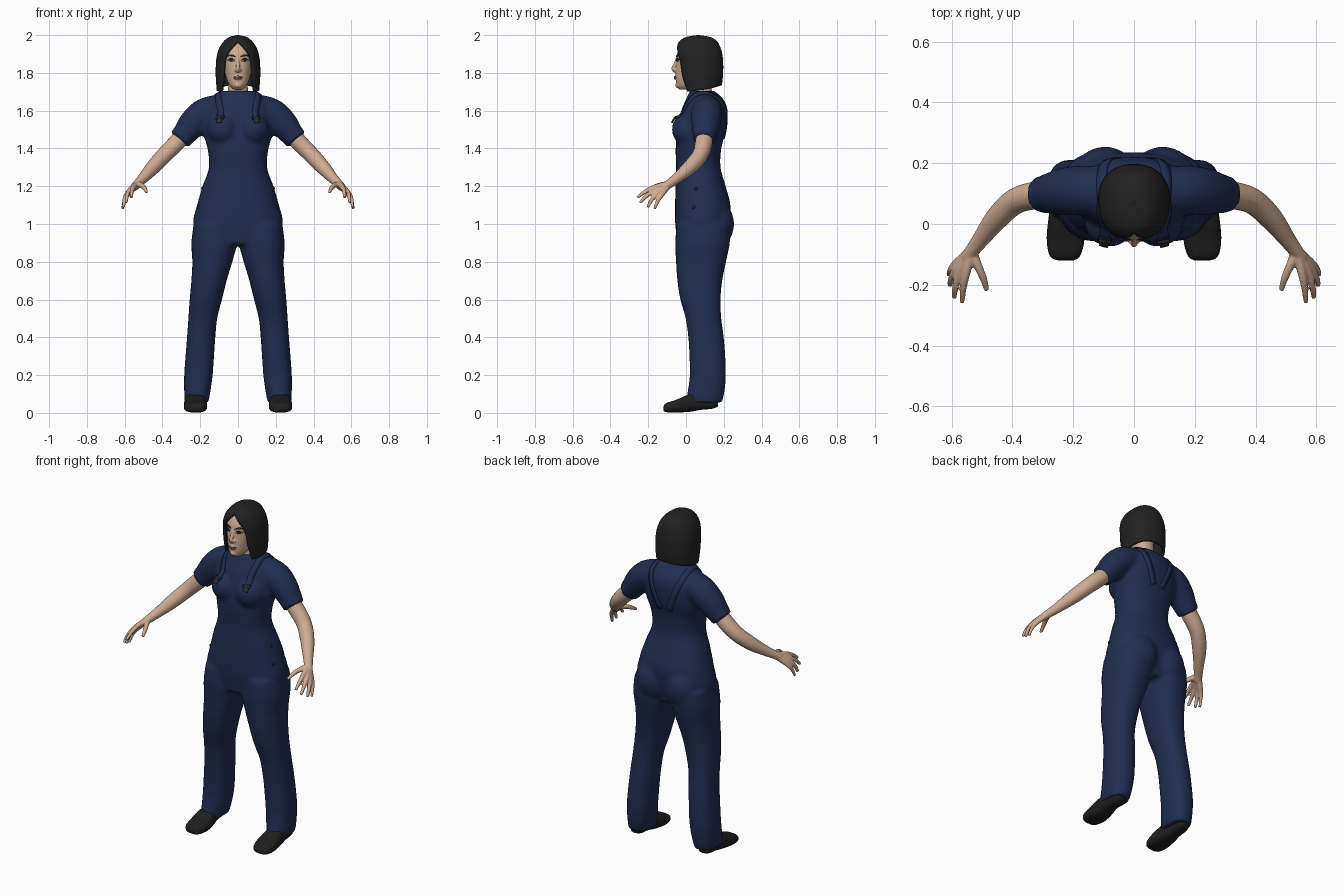
import bpy, bmesh
from math import sin, cos, pi, asin
from mathutils import Vector, Matrix
from mathutils.bvhtree import BVHTree

if "Cube" in bpy.data.objects:
    bpy.data.objects.remove(bpy.data.objects["Cube"])


def material(name, *rgb):
    m = bpy.data.materials.new(name)
    m.use_nodes = True
    m.diffuse_color = (*rgb, 1)
    m.node_tree.nodes["Principled BSDF"].inputs["Base Color"].default_value = (*rgb, 1)
    return m


navy = material("navy cloth", .015, .027, .082)
dark_navy = material("dark navy trim", .011, .019, .055)
skin = material("skin", .62, .41, .29)
black = material("black hair", .016, .016, .016)
leather = material("black leather", .014, .014, .014)
metal = material("dark buckle", .03, .03, .032)
white = material("eye white", .5, .46, .42)
lip = material("lips", .38, .17, .13)


def spline(rows, n):
    """Smooth interpolation through rows of numbers."""
    out, last = [], len(rows) - 1
    for k in range(n + 1):
        u = k / n * last
        i = min(int(u), last - 1)
        t = u - i
        q = [rows[max(0, min(last, i + d))] for d in (-1, 0, 1, 2)]
        out.append([b + .5 * t * (c - a + t * (2*a - 5*b + 4*c - d + t * (3*(b - c) + d - a)))
                    for a, b, c, d in zip(*q)])
    return out


def power(v, p):
    return abs(v) ** p * (1 if v >= 0 else -1)


def skin_rings(bm, rings, closed=True):
    rings = [[bm.verts.new(p) for p in r] for r in rings]
    n = len(rings[0])
    for r, s in zip(rings, rings[1:]):
        for i in range(n if closed else n - 1):
            j = (i + 1) % n
            bm.faces.new((r[i], r[j], s[j], s[i]))
    if closed:
        bm.faces.new(rings[0])
        bm.faces.new(rings[-1])


def loft(bm, rows, steps=30, n=2.3, side=1, along_y=False):
    """Superellipse sections: position, a min, a max, b min, b max."""
    rings = []
    for t, a0, a1, b0, b1 in spline(rows, steps):
        ring = []
        for k in range(32):
            g = k * pi / 16
            a = side * ((a0 + a1) / 2 + (a1 - a0) / 2 * power(cos(g), 2 / n))
            b = (b0 + b1) / 2 + (b1 - b0) / 2 * power(sin(g), 2 / n)
            ring.append((a, t, b) if along_y else (a, b, t))
        rings.append(ring)
    skin_rings(bm, rings)


def tube(bm, rows, steps=14, side=1):
    """Round tube through rows of x, y, z, radius."""
    pts = spline(rows, steps)
    rings = []
    for k, (x, y, z, r) in enumerate(pts):
        d = Vector(pts[min(k + 1, steps)][:3]) - Vector(pts[max(k - 1, 0)][:3])
        u = d.cross(Vector((.3, .8, .5))).normalized()
        v = d.cross(u).normalized()
        ring = [Vector((x, y, z)) + r * (u * cos(g * pi / 8) + v * sin(g * pi / 8)) for g in range(16)]
        rings.append([(side * p.x, p.y, p.z) for p in ring])
    skin_rings(bm, rings)


def ball(bm, loc, size):
    m = Matrix.Translation(loc) @ Matrix.Diagonal((*size, 1))
    bmesh.ops.create_uvsphere(bm, u_segments=24, v_segments=14, radius=1, matrix=m)


def finish(name, bm, mat, voxel=0, relax=3):
    bmesh.ops.recalc_face_normals(bm, faces=bm.faces)
    for f in bm.faces:
        f.smooth = True
    me = bpy.data.meshes.new(name)
    bm.to_mesh(me)
    bm.free()
    me.materials.append(mat)
    ob = bpy.data.objects.new(name, me)
    bpy.context.collection.objects.link(ob)
    if voxel:
        rm = ob.modifiers.new("Blend", 'REMESH')
        rm.mode = 'VOXEL'
        rm.voxel_size = voxel
        rm.use_smooth_shade = True
        sm = ob.modifiers.new("Relax", 'SMOOTH')
        sm.iterations = relax
    return ob


def surface(ob):
    bpy.context.view_layer.update()
    return BVHTree.FromObject(ob, bpy.context.evaluated_depsgraph_get())


def strip(name, tree, rows, width, mat, side=1, taper=False, lift=.003, steps=14):
    """Thin plate that follows a surface."""
    bm = bmesh.new()
    path = [Vector((side * x, y, z)) for x, y, z in spline(rows, steps)]
    rings = []
    for k, p in enumerate(path):
        loc, nor, _, _ = tree.find_nearest(p)
        d = path[min(k + 1, steps)] - path[max(k - 1, 0)]
        w = nor.cross(d).normalized() * width / 2 * ((sin(pi * k / steps) * .9 + .1) if taper else 1)
        ring = []
        for e in (-1, 0, 1):
            q, qn, _, _ = tree.find_nearest(loc + w * e)
            ring.append(q + qn * lift)
        rings.append(ring)
    skin_rings(bm, rings, closed=False)
    ob = finish(name, bm, mat)
    so = ob.modifiers.new("Thickness", 'SOLIDIFY')
    so.thickness = .004
    so.offset = 0
    return ob


# Jumpsuit: torso, legs and sleeves blended into one skin
bm = bmesh.new()
torso = [(.89, .2, -.045, .2), (1.0, .238, -.057, .228), (1.1, .217, -.058, .235), (1.2, .188, -.055, .21),
         (1.3, .154, -.052, .183), (1.4, .162, -.055, .187), (1.5, .187, -.045, .212),
         (1.6, .175, -.025, .22), (1.66, .145, .0, .198), (1.705, .088, .02, .15)]
loft(bm, [(z, -w, w, f, b) for z, w, f, b in torso], 50)
leg = [(1.0, .01, .235, -.05, .235), (.9, .005, .247, -.057, .232), (.8, .03, .242, -.053, .212),
       (.7, .06, .247, -.046, .192), (.6, .085, .256, -.03, .183), (.5, .11, .263, -.002, .187),
       (.4, .12, .27, .012, .2), (.3, .127, .278, .018, .208), (.2, .134, .285, .02, .211),
       (.12, .145, .285, .01, .205), (.055, .157, .284, -.002, .192)]
for s in (1, -1):
    loft(bm, leg, 50, side=s)
    tube(bm, [(.08, .105, 1.61, .08), (.175, .11, 1.585, .083), (.24, .105, 1.53, .077),
              (.28, .1, 1.48, .066), (.31, .095, 1.445, .061)], side=s)
    ball(bm, (s * .08, .005, 1.5), (.083, .08, .085))
    ball(bm, (s * .095, .145, 1.0), (.11, .11, .13))
suit = finish("jumpsuit", bm, navy, .0115, 4)
suit_tree = surface(suit)

# Arms and hands
digits = [[(.553, -.165, 1.195, .014), (.562, -.215, 1.172, .011), (.565, -.257, 1.14, .008)],
          [(.573, -.16, 1.178, .014), (.587, -.208, 1.15, .011), (.592, -.243, 1.113, .008)],
          [(.585, -.15, 1.162, .014), (.601, -.182, 1.128, .011), (.606, -.202, 1.088, .008)],
          [(.588, -.132, 1.15, .013), (.604, -.153, 1.115, .010), (.61, -.167, 1.078, .007)],
          [(.512, -.14, 1.205, .014), (.495, -.18, 1.19, .012), (.484, -.218, 1.168, .008)]]
for s, label in ((1, "left"), (-1, "right")):
    bm = bmesh.new()
    tube(bm, [(.26, .1, 1.5, .044), (.32, .095, 1.435, .046), (.39, .075, 1.365, .043),
              (.45, .02, 1.3, .039), (.5, -.045, 1.245, .029), (.53, -.085, 1.215, .024),
              (.55, -.11, 1.195, .022)], 24, s)
    for d in digits:
        tube(bm, [(.535, -.09, 1.21, .019)] + d, side=s)
    finish(label + "_arm_and_hand", bm, skin, .005, 2)

# Shoes
shoe = [(-.12, .2, .25, .012, .032), (-.105, .177, .277, .004, .052), (-.05, .163, .287, .002, .07),
        (.02, .17, .281, .006, .1), (.08, .184, .272, .016, .11), (.14, .187, .267, .022, .1),
        (.17, .205, .25, .034, .08)]
for s, label in ((1, "left"), (-1, "right")):
    bm = bmesh.new()
    loft(bm, shoe, 26, 2.8, s, True)
    finish(label + "_shoe", bm, leather)

# Head, neck and nose
bm = bmesh.new()
head = [(1.712, .024, -.036, .03), (1.73, .042, -.049, .06), (1.76, .058, -.053, .1), (1.8, .069, -.055, .15),
        (1.85, .078, -.052, .17), (1.9, .08, -.048, .17), (1.94, .07, -.03, .16), (1.97, .04, 0, .12)]
loft(bm, [(z, -w, w, f, b) for z, w, f, b in head], 36)
loft(bm, [(1.65, -.065, .065, .025, .15), (1.72, -.052, .052, .03, .135), (1.79, -.052, .052, .03, .135)], 10)
tube(bm, [(0, -.046, 1.88, .007), (0, -.056, 1.85, .009), (0, -.066, 1.823, .011), (0, -.056, 1.808, .011)])
for s in (1, -1):
    ball(bm, (s * .012, -.054, 1.816), (.009, .011, .008))
    tube(bm, [(.008, -.046, 1.884, .006), (.032, -.038, 1.888, .007), (.056, -.018, 1.884, .006)], side=s)
ball(bm, (0, -.053, 1.776), (.022, .009, .012))
ball(bm, (0, -.045, 1.735), (.02, .012, .014))
head_tree = surface(finish("head", bm, skin, .004, 3))

# Painted face
for s, label in ((1, "left"), (-1, "right")):
    strip(label + "_eye", head_tree, [(.02, -.05, 1.864), (.035, -.045, 1.868), (.053, -.03, 1.866)],
          .014, white, s, True, .001)
    strip(label + "_iris", head_tree, [(.029, -.05, 1.867), (.036, -.045, 1.867), (.043, -.035, 1.867)],
          .012, black, s, True, .003)
    strip(label + "_eyelash", head_tree, [(.017, -.05, 1.867), (.035, -.045, 1.876), (.057, -.03, 1.868)],
          .005, black, s, True, .003)
    strip(label + "_eyebrow", head_tree, [(.012, -.05, 1.885), (.038, -.045, 1.894), (.062, -.02, 1.888)],
          .009, black, s, True, .002)
strip("upper_lip", head_tree, [(-.024, -.05, 1.777), (0, -.06, 1.78), (.024, -.05, 1.777)], .008, lip, 1, True, .001)
strip("lower_lip", head_tree, [(-.02, -.05, 1.774), (0, -.06, 1.77), (.02, -.05, 1.774)], .01, lip, 1, True, .001)

# Bobbed hair: a shell that opens around the face
bm = bmesh.new()
bob = [(1.7, .113, -.028, .19, .09), (1.78, .118, -.042, .196, .079), (1.85, .117, -.05, .197, .074),
       (1.9, .11, -.056, .192, .06), (1.94, .095, -.05, .18, .028), (1.97, .073, -.032, .162, 0),
       (1.99, .046, 0, .128, 0), (2.0, .004, .06, .07, 0)]
rings = []
for z, w, f, b, gap in spline(bob, 35):
    w = max(w, .002)
    a = asin(min(1, max(0, gap) / w) ** 1.15)
    ring = []
    for k in range(41):
        g = a + (2 * pi - 2 * a) * k / 40
        back = (1 - cos(g)) / 2
        ring.append((w * power(sin(g), 1 / 1.15), (f + b) / 2 - (b - f) / 2 * power(cos(g), 1 / 1.15),
                     z + .035 * back ** 2 * max(0, (1.8 - z) * 10)))
    rings.append(ring)
skin_rings(bm, rings, closed=False)
bmesh.ops.remove_doubles(bm, verts=bm.verts, dist=.0004)
hair = finish("bobbed_hair", bm, black)
shell = hair.modifiers.new("Thickness", 'SOLIDIFY')
shell.thickness = .014
shell.offset = -1

# Straps, buckles and side buttons
for s, label in ((1, "left"), (-1, "right")):
    strip(label + "_strap", suit_tree, [(.1, -.07, 1.58), (.105, -.01, 1.64), (.11, .09, 1.7),
          (.1, .2, 1.64), (.07, .23, 1.55), (.03, .22, 1.45)], .034, navy, s, steps=30)
    strip(label + "_buckle_loop", suit_tree, [(.1, -.07, 1.605), (.1, -.07, 1.565)], .04, dark_navy, s, lift=.008)
    strip(label + "_buckle", suit_tree, [(.1, -.07, 1.58), (.1, -.07, 1.535)], .026, metal, s, lift=.011)
    strip(label + "_buckle_bar", suit_tree, [(.077, -.07, 1.575), (.123, -.07, 1.575)], .012, metal, s, lift=.012)
    for i, (y, z) in enumerate(((.045, 1.205), (.025, 1.1))):
        spot = suit_tree.find_nearest(Vector((s * .25, y, z)))[0]
        bm = bmesh.new()
        ball(bm, spot, (.006, .01, .01))
        finish(f"{label}_side_button_{i + 1}", bm, dark_navy)
